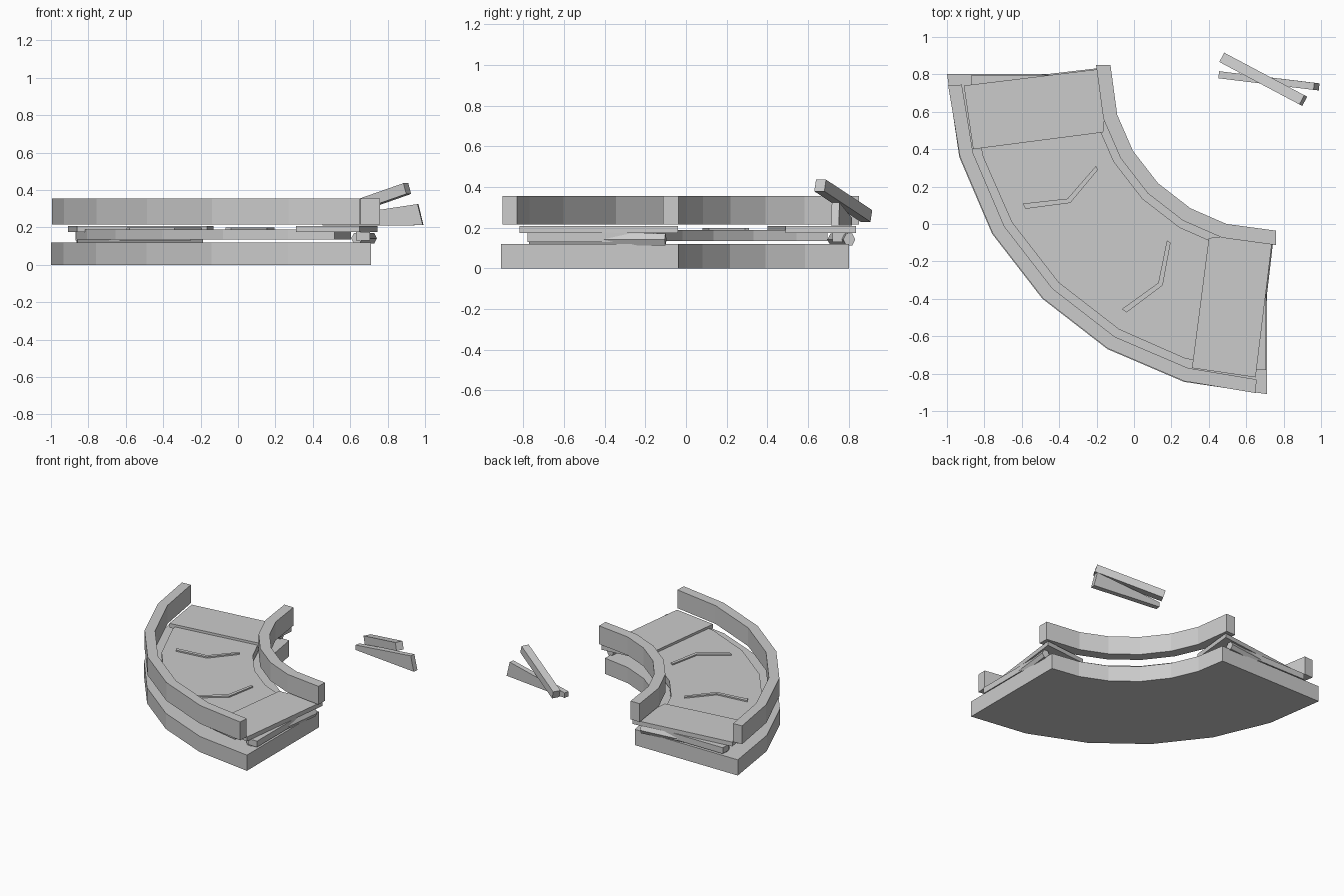
import bpy, bmesh, math
from mathutils import Vector

if "Cube" in bpy.data.objects:
    bpy.data.objects.remove(bpy.data.objects["Cube"])

CX, CY = 0.742, 0.832            # centre of the bend


def polar(r, deg):
    a = math.radians(deg)
    return (CX + r * math.cos(a), CY + r * math.sin(a))


def swap(p):
    """Mirror a point across the bend's diagonal (one end to the other)."""
    return (p[1] - 0.09, p[0] + 0.09) + tuple(p[2:])


def finish(bm, name):
    bmesh.ops.recalc_face_normals(bm, faces=bm.faces)
    me = bpy.data.meshes.new(name)
    bm.to_mesh(me)
    bm.free()
    ob = bpy.data.objects.new(name, me)
    bpy.context.collection.objects.link(ob)
    return ob


def ladder(name, left, right, z0, z1):
    """Strip of solid segments between two matching edge paths."""
    bm = bmesh.new()
    rings = [[bm.verts.new((*a, z0)), bm.verts.new((*b, z0)),
              bm.verts.new((*b, z1)), bm.verts.new((*a, z1))]
             for a, b in zip(left, right)]
    for p, q in zip(rings, rings[1:]):
        for i in range(4):
            j = (i + 1) % 4
            bm.faces.new((p[i], p[j], q[j], q[i]))
    bm.faces.new(rings[0])
    bm.faces.new(rings[-1])
    return finish(bm, name)


def sector(name, r0, r1, inner, outer, z0, z1):
    return ladder(name, [polar(r0, a) for a in inner],
                  [polar(r1, a) for a in outer], z0, z1)


def rod(name, a, b, size_a, size_b, sides, turn=0.0):
    """Straight bar between two points, each end (width, height) half sizes."""
    a, b = Vector(a), Vector(b)
    d = (b - a).normalized()
    side = d.cross(Vector((0, 0, 1))).normalized()
    up = side.cross(d)
    bm = bmesh.new()
    rings = []
    for c, (w, h) in ((a, size_a), (b, size_b)):
        rings.append([bm.verts.new(c + side * w * math.cos(turn + i * math.tau / sides)
                                   + up * h * math.sin(turn + i * math.tau / sides))
                      for i in range(sides)])
    for i in range(sides):
        j = (i + 1) % sides
        bm.faces.new((rings[0][i], rings[0][j], rings[1][j], rings[1][i]))
    bm.faces.new(rings[0])
    bm.faces.new(rings[1])
    return finish(bm, name)


def angles(first, second):
    """Seven stations symmetric about the diagonal."""
    half = [first, second, 210.5]
    return half + [225] + [450 - a for a in reversed(half)]


# Base slab and the two guard rails
sector("base", 0.87, 1.742, angles(182, 196.5), angles(181, 195.8), 0.0, 0.12)
sector("inner_rail", 0.868, 0.945, angles(178.8, 196.6), angles(178.9, 196.6), 0.215, 0.355)
sector("outer_rail", 1.665, 1.738, angles(183, 195.8), angles(183, 195.8), 0.215, 0.355)

# Curved belt
sector("belt", 0.985, 1.62, angles(188, 197), angles(188, 197), 0.135, 0.19)

# Raised chevrons on the belt
for i, deg in enumerate((209, 238.5)):
    stations = ((1.08, 0.5), (1.30, 4.0), (1.52, 0))
    ladder(f"chevron_{i}", [polar(r, deg + o - 0.6) for r, o in stations],
           [polar(r, deg + o + 0.6) for r, o in stations], 0.185, 0.2)

# End plates, crossbars and rollers, made once and mirrored to the other end
plate = [(-0.91, 0.74), (-0.86, 0.40), (-0.13, 0.835), (-0.165, 0.49)]
bar = [(-0.87, 0.72), (-0.87, 0.797), (-0.25, 0.72), (-0.25, 0.797)]
roller = [(-0.86, 0.725, 0.142), (-0.19, 0.803, 0.142)]
for end, f in (("left", lambda p: p), ("right", swap)):
    p = [f(q) for q in plate]
    ladder(f"end_plate_{end}", (p[0], p[2]), (p[1], p[3]), 0.175, 0.208)
    b = [f(q) for q in bar]
    ladder(f"crossbar_{end}", (b[0], b[2]), (b[1], b[3]), 0.13, 0.176)
    r = [f(q) for q in roller]
    rod(f"roller_{end}", r[0], r[1], (0.03, 0.033), (0.03, 0.033), 6)

# Loose sticks beside the bend
k = math.sqrt(2)
rod("upper_stick", (0.477, 0.887, 0.258), (0.905, 0.66, 0.408),
    (0.028 * k, 0.03 * k), (0.028 * k, 0.03 * k), 4, math.pi / 4)
bm = bmesh.new()
# lower stick: side profile widening to the right, given thickness
prof = [(0.453, 0.798, 0.21), (0.99, 0.733, 0.212), (0.962, 0.736, 0.325), (0.453, 0.798, 0.248)]
n = Vector((0.12, 0.99, 0)) * 0.019
a = [bm.verts.new(Vector(q) - n) for q in prof]
b = [bm.verts.new(Vector(q) + n) for q in prof]
for i in range(4):
    j = (i + 1) % 4
    bm.faces.new((a[i], a[j], b[j], b[i]))
bm.faces.new(a)
bm.faces.new(b)
finish(bm, "lower_stick")
